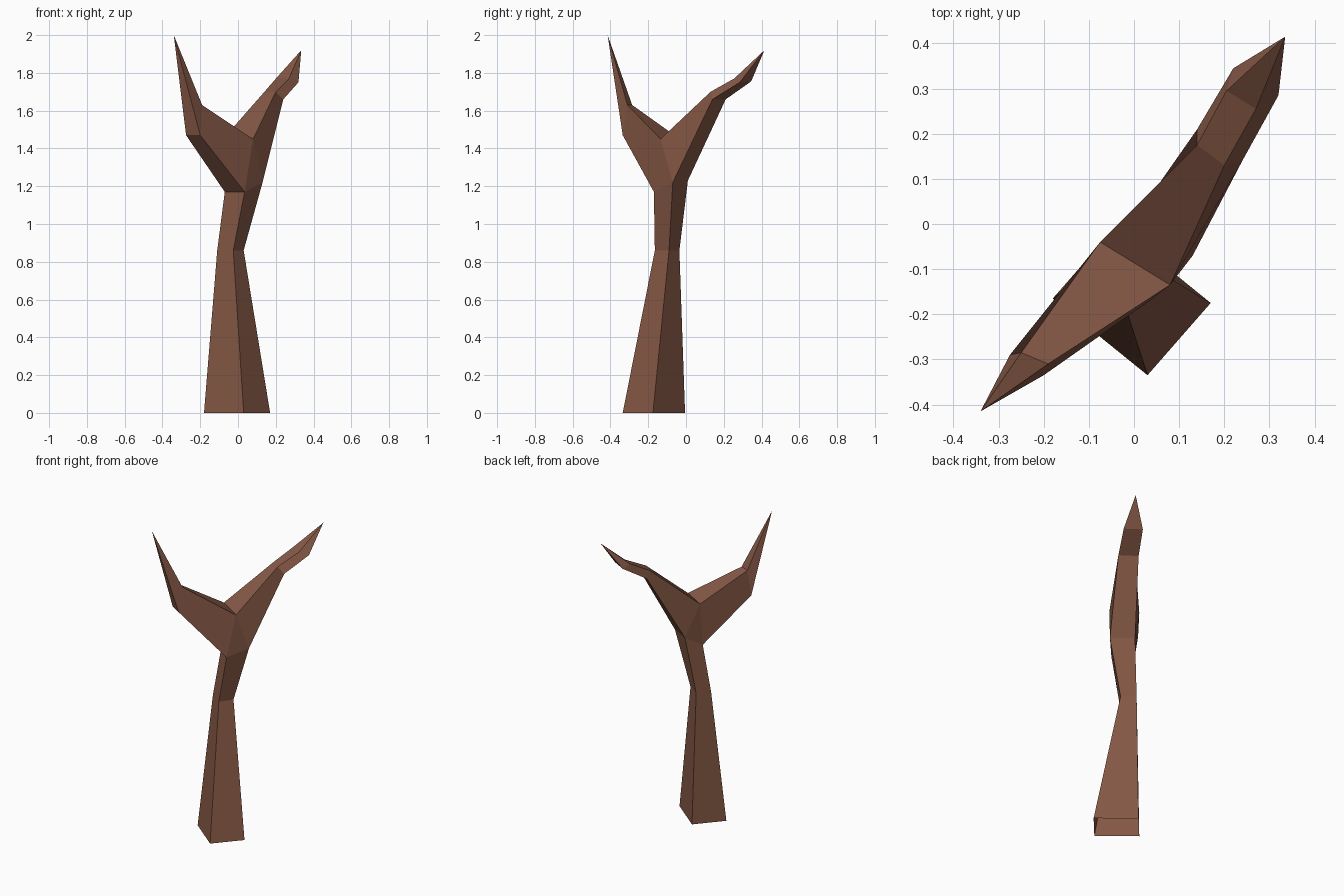
import bpy, bmesh
from mathutils import Vector

if "Cube" in bpy.data.objects:
    bpy.data.objects.remove(bpy.data.objects["Cube"])

bark = bpy.data.materials.new("brown bark")
bark.diffuse_color = (0.235, 0.098, 0.06, 1)
bark.use_nodes = True
bark.node_tree.nodes["Principled BSDF"].inputs["Base Color"].default_value = bark.diffuse_color


def loft(name, rings, tip=None, extra=()):
    """Skin four-cornered rings in order, optionally closing to a point."""
    bm = bmesh.new()
    loops = [[bm.verts.new(Vector(p)) for p in ring] for ring in rings]
    for a, b in zip(loops, loops[1:]):
        for i in range(4):
            j = (i + 1) % 4
            bm.faces.new((a[i], a[j], b[j], b[i]))
    if tip:
        t = bm.verts.new(tip)
        for i in range(4):
            bm.faces.new((loops[-1][i], loops[-1][(i + 1) % 4], t))
    for tri in extra:
        bm.faces.new([bm.verts.new(p) for p in tri])
    bmesh.ops.remove_doubles(bm, verts=bm.verts[:], dist=0.0005)
    me = bpy.data.meshes.new(name)
    bm.to_mesh(me)
    bm.free()
    me.materials.append(bark)
    ob = bpy.data.objects.new(name, me)
    bpy.context.collection.objects.link(ob)
    return ob


# Trunk corners in order front, right, back, left (foot is open underneath)
foot = [(.03, -.335, 0), (.17, -.175, 0), (-.04, -.005, 0), (-.18, -.165, 0)]
waist = [(-.025, -.165, .86), (.03, -.09, .86), (-.05, -.035, .86), (-.11, -.105, .86)]
front, right, back, left = neck = [
    (.035, -.17, 1.17), (.13, -.07, 1.22), (0, .01, 1.23), (-.07, -.075, 1.17)]

# Saddle edge of the fork, shared by both branches
saddle_f, saddle_b = (.08, -.135, 1.45), (-.075, -.04, 1.455)

loft("trunk", [foot, waist, neck],
     extra=[(front, right, saddle_f), (back, left, saddle_b)])

# Right branch: lower front, lower back, upper back, upper front
loft("right_branch", [
    [right, back, saddle_b, saddle_f],
    [(.24, .14, 1.66), (.14, .21, 1.66), (.14, .175, 1.70), (.20, .13, 1.70)],
    [(.32, .285, 1.75), (.22, .345, 1.755), (.205, .295, 1.775), (.27, .255, 1.77)],
], tip=(.335, .415, 1.92))

# Left branch: lower back, lower front, upper front, upper back
loft("left_branch", [
    [left, front, saddle_f, saddle_b],
    [(-.275, -.29, 1.47), (-.20, -.335, 1.47), (-.19, -.31, 1.63), (-.25, -.285, 1.63)],
], tip=(-.34, -.415, 2.0))
